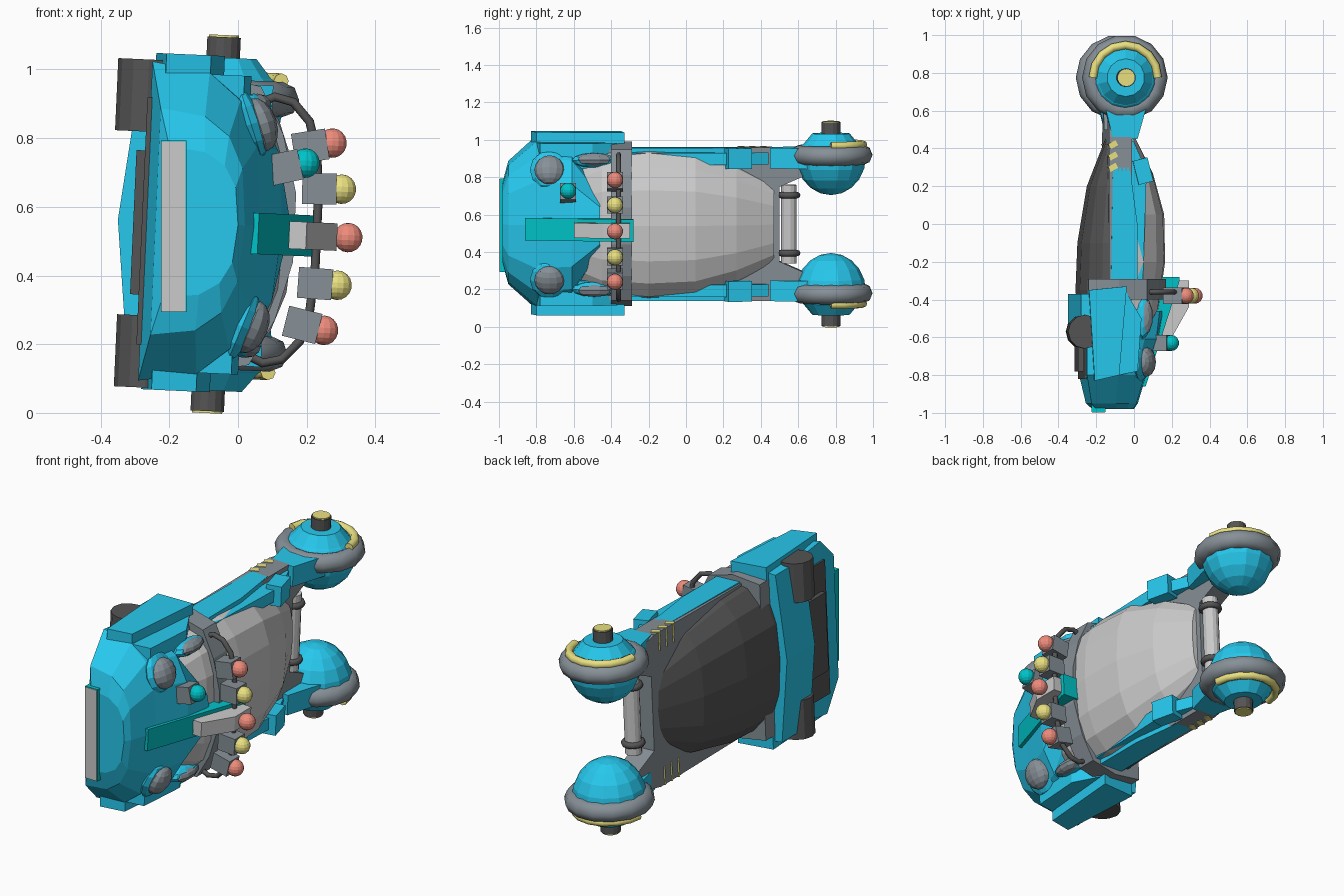
import bpy, bmesh, math
from mathutils import Matrix, Vector

if "Cube" in bpy.data.objects:
    bpy.data.objects.remove(bpy.data.objects["Cube"])

# Parts are built about a central plane (local z = 0), then slightly rolled into place
FRAME = (Matrix.Translation((-0.07, 0, 0.55)) @ Matrix.Rotation(0.045, 4, 'Y')
         @ Matrix.Translation((0.07, 0, 0)))
COLORS = dict(blue=(0.02, 0.58, 0.85), teal=(0.0, 0.55, 0.58), yellow=(0.82, 0.75, 0.22),
              red=(0.85, 0.26, 0.2), dark=(0.09, 0.09, 0.09), slate=(0.24, 0.28, 0.31))
MATS = {}
for key, c in COLORS.items():
    MATS[key] = bpy.data.materials.new(key)
    MATS[key].diffuse_color = (*c, 1)


def link(name, data, color):
    ob = bpy.data.objects.new(name, data)
    bpy.context.collection.objects.link(ob)
    if color:
        data.materials.append(MATS[color])
    ob.matrix_world = FRAME
    return ob


def finish(name, bm, color, mirror=False):
    if mirror:
        dup = bmesh.ops.duplicate(bm, geom=bm.verts[:] + bm.edges[:] + bm.faces[:])['geom']
        for v in dup:
            if isinstance(v, bmesh.types.BMVert):
                v.co.z *= -1
    bmesh.ops.recalc_face_normals(bm, faces=bm.faces)
    me = bpy.data.meshes.new(name)
    bm.to_mesh(me)
    bm.free()
    return link(name, me, color)


def box(name, loc, size, color=None, mirror=False, rot=(0, 'Y')):
    bm = bmesh.new()
    m = Matrix.Translation(loc) @ Matrix.Rotation(rot[0], 4, rot[1]) @ Matrix.Diagonal((*size, 1))
    bmesh.ops.create_cube(bm, size=1, matrix=m)
    return finish(name, bm, color, mirror)


def ball(name, loc, r, color=None, mirror=False, seg=(14, 9), rot=0, outer=1):
    bm = bmesh.new()
    bmesh.ops.create_uvsphere(bm, u_segments=seg[0], v_segments=seg[1], radius=1)
    for v in bm.verts:
        if v.co.z > 0:
            v.co.z *= outer
    m = Matrix.Translation(loc) @ Matrix.Rotation(rot, 4, 'Y') @ Matrix.Diagonal((*r, 1))
    bm.transform(m)
    return finish(name, bm, color, mirror)


def cyl(name, loc, r1, r2, h, color=None, mirror=False, seg=14):
    bm = bmesh.new()
    bmesh.ops.create_cone(bm, cap_ends=True, segments=seg, radius1=r1, radius2=r2, depth=h,
                          matrix=Matrix.Translation(loc))
    return finish(name, bm, color, mirror)


def prism(name, pts, axis, lo, hi, color=None, mirror=False):
    """Extrude a 2D profile: axis 'z' takes (x, y), 'y' takes (x, z), 'x' takes (y, z)."""
    put = {'z': lambda p, t: (p[0], p[1], t), 'y': lambda p, t: (p[0], t, p[1]),
           'x': lambda p, t: (t, p[0], p[1])}[axis]
    return skin(name, [[put(p, t) for p in pts] for t in (lo, hi)], color, mirror)


def skin(name, rings, color, mirror=False):
    bm = bmesh.new()
    vs = [[bm.verts.new(p) for p in ring] for ring in rings]
    n = len(vs[0])
    for a, b in zip(vs, vs[1:]):
        for i in range(n):
            bm.faces.new((a[i], a[(i + 1) % n], b[(i + 1) % n], b[i]))
    bm.faces.new(vs[0])
    bm.faces.new(vs[-1])
    return finish(name, bm, color, mirror)


def half_loft(name, stations, color, n=8, p=0.8):
    """Half-oval sections along y: (y, half width in z, base x, bulge in x)."""
    rings = []
    for y, hw, cx, bulge in stations:
        ring = []
        for i in range(n + 1):
            a = math.pi * i / n
            c, s = math.cos(a), max(0, math.sin(a))
            ring.append((cx + bulge * s ** p, y, hw * math.copysign(abs(c) ** p, c)))
        rings.append(ring)
    return skin(name, rings, color)


def tube(name, pts, r, color, cyclic=False):
    cu = bpy.data.curves.new(name, 'CURVE')
    cu.dimensions = '3D'
    cu.bevel_depth, cu.bevel_resolution, cu.use_fill_caps = r, 2, True
    sp = cu.splines.new('POLY')
    sp.points.add(len(pts) - 1)
    for q, co in zip(sp.points, pts):
        q.co = (*co, 1)
    sp.use_cyclic_u = cyclic
    return link(name, cu, color)


def arc(cx, cy, z, r, a0, a1, n):
    return [(cx + r * math.cos(a0 + (a1 - a0) * i / n), cy + r * math.sin(a0 + (a1 - a0) * i / n), z)
            for i in range(n + 1)]


# Central body: pale dome on +x, dark shell on -x
half_loft('pale_dome', [(-0.62, 0.3, -0.08, 0.12), (-0.45, 0.39, -0.08, 0.21), (-0.2, 0.41, -0.08, 0.245),
                        (0.05, 0.395, -0.08, 0.24), (0.27, 0.32, -0.08, 0.18), (0.47, 0.215, -0.08, 0.08)], None)
half_loft('dark_back_shell', [(-0.6, 0.36, -0.08, -0.21), (-0.35, 0.41, -0.08, -0.23), (-0.1, 0.4, -0.08, -0.22),
                              (0.2, 0.34, -0.08, -0.17), (0.48, 0.2, -0.08, -0.06)], 'dark')
prism('frame_plate', [(-0.55, 0.4), (0.45, 0.41), (0.62, 0.38), (0.66, 0.27), (0.5, 0.2),
                      (0.5, -0.2), (0.66, -0.27), (0.62, -0.38), (0.45, -0.41), (-0.55, -0.4)],
      'x', -0.15, -0.03, 'slate')

# Front hull
half_loft('front_hull', [(-0.98, 0.22, -0.21, 0.21), (-0.95, 0.33, -0.24, 0.26), (-0.8, 0.465, -0.27, 0.335),
                         (-0.61, 0.44, -0.27, 0.40), (-0.46, 0.2, -0.27, 0.425)], 'blue', 8, 0.72)
prism('hull_side_panel', [(-0.26, -0.35), (-0.06, -0.33), (-0.1, -0.8), (-0.23, -0.83)],
      'z', 0.36, 0.49, 'blue', True)
prism('hull_shoulder', [(-0.1, -0.8), (-0.06, -0.36), (0.02, -0.5), (0.0, -0.78)],
      'z', 0.3, 0.435, 'blue', True)
prism('rear_band', [(-0.2, 0.46), (-0.3, 0.45), (-0.35, 0), (-0.3, -0.45), (-0.2, -0.46)],
      'y', -0.61, -0.37, 'blue')
box('rear_recess', (-0.26, -0.66, -0.005), (0.09, 0.24, 0.42), 'dark')
box('rear_recess_floor', (-0.255, -0.68, 0), (0.05, 0.28, 0.72), 'dark')
cyl('upper_rear_canister', (-0.28, -0.57, 0.365), 0.09, 0.09, 0.21, 'dark', False, 12)
cyl('lower_rear_canister', (-0.25, -0.57, -0.38), 0.09, 0.09, 0.21, 'dark', False, 12)
box('nose_plate', (-0.187, -0.965, -0.012), (0.075, 0.06, 0.5), 'teal', False, (-0.045, 'Y'))
box('nose_plate_face', (-0.187, -0.992, -0.012), (0.07, 0.014, 0.495), None, False, (-0.045, 'Y'))
ball('hull_knob', (0.05, -0.73, 0.295), (0.05, 0.08, 0.08), 'slate', True, (12, 8), -0.35)
ball('hull_knob_collar', (0.025, -0.73, 0.295), (0.035, 0.105, 0.105), 'blue', True, (10, 6), -0.35)
ball('side_pod_rim', (0.03, -0.49, 0.345), (0.045, 0.12, 0.04), 'blue', True, (10, 6))
ball('side_pod', (0.04, -0.49, 0.35), (0.045, 0.1, 0.035), 'slate', True, (10, 6))

# Grey strap over the body
prism('strap', [(-0.26, 0.42), (-0.1, 0.44), (0.05, 0.405), (0.12, 0.27), (0.165, 0.1),
                (0.165, -0.1), (0.12, -0.27), (0.05, -0.405), (-0.1, -0.44), (-0.26, -0.42)],
      'y', -0.4, -0.29, 'slate')

# Central spine and light row, set slightly below the middle plane
LOW = -0.022
prism('spine', [(0.03, -0.86), (0.06, -0.86), (0.24, -0.3), (0.24, -0.28), (0.1, -0.28)],
      'z', LOW - 0.06, LOW + 0.06, 'teal')
prism('spine_insert', [(0.15, -0.6), (0.2, -0.6), (0.29, -0.44), (0.29, -0.3), (0.15, -0.3)],
      'z', LOW - 0.04, LOW + 0.04)
R = 0.043
ball('centre_light', (0.322, -0.38, LOW), (R, R, R), 'red')
for nm, y, bx, bz, a, col in (('outer_light', -0.38, 0.2, 0.26, 0.2, 'red'),
                              ('inner_light', -0.38, 0.232, 0.138, 0.03, 'yellow'),
                              ('hull_light', -0.63, 0.125, 0.195, 0.25, 'teal')):
    for side, tag in ((1, 'upper_'), (-1, 'lower_')):
        if nm == 'hull_light' and side < 0:
            continue
        d = Vector((math.cos(a), 0, side * math.sin(a)))
        c = Vector((bx, y, side * bz + LOW))
        box(tag + nm + '_socket', c, (0.1, 0.085, 0.09), 'slate', False, (-a * side, 'Y'))
        ball(tag + nm, c + d * 0.065, (R, R, R), col)
half = [(0.04, 0.355), (0.09, 0.378), (0.145, 0.365), (0.195, 0.31), (0.22, 0.22), (0.23, 0.1)]
tube('light_hose', [(x, -0.36, z) for x, z in half] + [(x, -0.36, -z - 0.02) for x, z in half[::-1]],
     0.013, 'dark')

# Side rails and arms
prism('side_rail', [(-0.13, 0.3), (-0.04, 0.3), (0.0, -0.0), (0.0, -0.3), (-0.14, -0.3)],
      'z', 0.33, 0.41, 'blue', True)
prism('rail_edge', [(-0.02, 0.44), (0.05, 0.28), (0.03, -0.3), (-0.05, -0.3), (-0.05, 0.44)],
      'z', 0.32, 0.385, 'blue', True)
box('rail_joint', (-0.09, 0.37, 0.36), (0.12, 0.18, 0.1), 'slate', True)
for i in range(3):
    box('hazard_stripe_%d' % (i + 1), (-0.129, 0.3 + 0.06 * i, 0.363), (0.045, 0.03, 0.1), 'yellow', True,
        (0.5, 'Z'))
box('rail_bracket', (0.03, 0.28, 0.355), (0.08, 0.13, 0.11), 'blue', True, (0.25, 'Z'))
prism('arm', [(-0.13, 0.45), (0.0, 0.45), (0.06, 0.66), (-0.18, 0.66)], 'z', 0.3, 0.41, 'blue', True)

# Rear joints: ball, ring, arc trim and hub
cx, cy = -0.065, 0.775
ball('joint_ball', (cx, cy, 0.36), (0.187, 0.187, 0.205), 'blue', True, (14, 10), 0, 0.55)
cyl('joint_cap', (cx, cy, 0.455), 0.15, 0.1, 0.06, 'blue', True)
cyl('hub', (cx, cy, 0.505), 0.05, 0.05, 0.08, 'dark', True)
cyl('hub_cap', (cx, cy, 0.546), 0.045, 0.045, 0.01, 'yellow', True)
for side, nm in ((1, 'upper'), (-1, 'lower')):
    tube(nm + '_joint_ring', arc(cx, cy, side * 0.37, 0.175, 0, math.tau, 14)[:-1], 0.052, 'slate', True)
    tube(nm + '_arc_trim', arc(cx, cy, side * 0.425, 0.172, 0, math.pi, 8), 0.022, 'yellow')
    tube(nm + '_rod_collar', arc(-0.06, 0.55, side * 0.155, 0.045, 0, math.tau, 12)[:-1], 0.017, 'dark', True)

# Cross rod between the joints
cyl('cross_rod', (-0.06, 0.55, 0), 0.042, 0.042, 0.42)

for m in bpy.data.materials:
    if m.users and not m.is_grease_pencil:
        m.use_nodes = True
        m.node_tree.nodes["Principled BSDF"].inputs["Base Color"].default_value = m.diffuse_color
